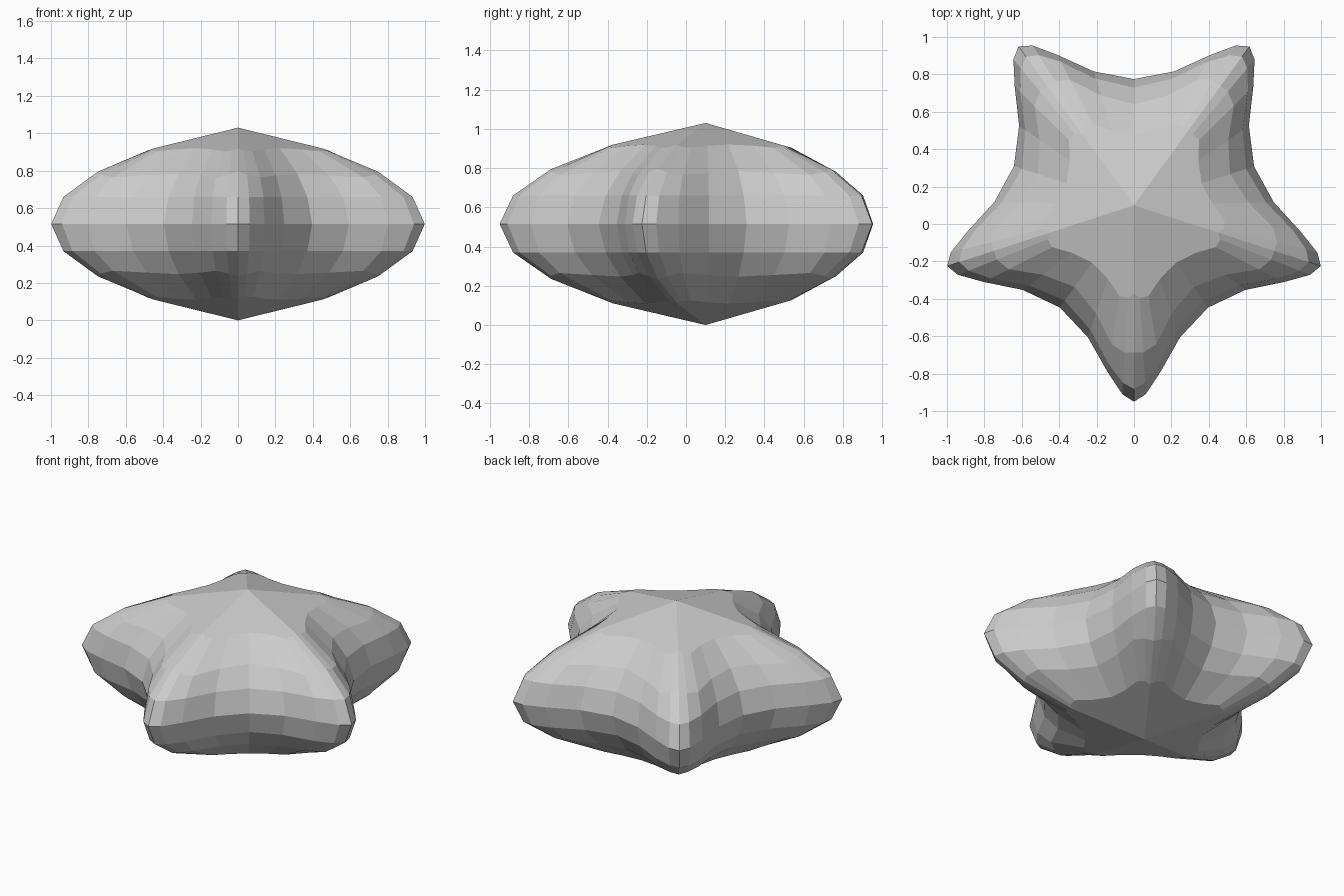
import bpy, bmesh, math

if "Cube" in bpy.data.objects:
    bpy.data.objects.remove(bpy.data.objects["Cube"])

CENTRE_Y, MID_Z, HALF_H = 0.10, 0.515, 0.515
RIM, VALLEY = 1.05, 0.675

# Half-arm outline columns, tip to valley:
# (sideways, along arm, inner / middle / outer ring scale, middle ring height)
S36, C36 = math.sin(math.pi / 5), math.cos(math.pi / 5)
HALF_ARM = [
    (0.0, RIM, 0.45, 0.75, 0.935, 0.28),
    (0.063, 1.01, 0.49, 0.78, 0.94, 0.265),
    (0.142, 0.89, 0.545, 0.835, 0.955, 0.25),
    (0.247, 0.705, 0.56, 0.82, 0.945, 0.26),
    (VALLEY * S36, VALLEY * C36, 0.563, 0.80, 0.933, 0.268),
]


def ring_heights(side, along, inner, mid_height):
    # the inner ring lies on the flat five-sided cap
    cap = HALF_H - 0.289 * inner * (abs(side) * S36 + along * C36)
    return cap, mid_height, 0.145, 0.0


# One full arm (valley to just before the next valley), repeated five times
arm = [(-c[0],) + c[1:] for c in HALF_ARM[:0:-1]] + HALF_ARM[:-1]
columns = [(k, c) for k in range(5) for c in arm]

bm = bmesh.new()
top = bm.verts.new((0, CENTRE_Y, MID_Z + HALF_H))
bottom = bm.verts.new((0, CENTRE_Y, MID_Z - HALF_H))
rings = [[] for _ in range(7)]
for k, (side, along, s1, s2, s3, z2) in columns:
    a = -math.pi / 2 + k * 2 * math.pi / 5
    x = along * math.cos(a) - side * math.sin(a)
    y = along * math.sin(a) + side * math.cos(a)
    heights = ring_heights(side, along, s1, z2)
    levels = list(zip((s1, s2, s3, 1.0), heights))
    levels += [(s, -h) for s, h in levels[2::-1]]
    for ring, (s, h) in zip(rings, levels):
        ring.append(bm.verts.new((x * s, CENTRE_Y + y * s, MID_Z + h)))

# Caps and bands
n = len(columns)
for i in range(n):
    j = (i + 1) % n
    bm.faces.new((top, rings[0][i], rings[0][j]))
    bm.faces.new((bottom, rings[-1][j], rings[-1][i]))
    for upper, lower in zip(rings, rings[1:]):
        bm.faces.new((upper[i], lower[i], lower[j], upper[j]))
bmesh.ops.recalc_face_normals(bm, faces=bm.faces)

mesh = bpy.data.meshes.new("puffy_star")
bm.to_mesh(mesh)
bm.free()
bpy.context.collection.objects.link(bpy.data.objects.new("puffy_star", mesh))
